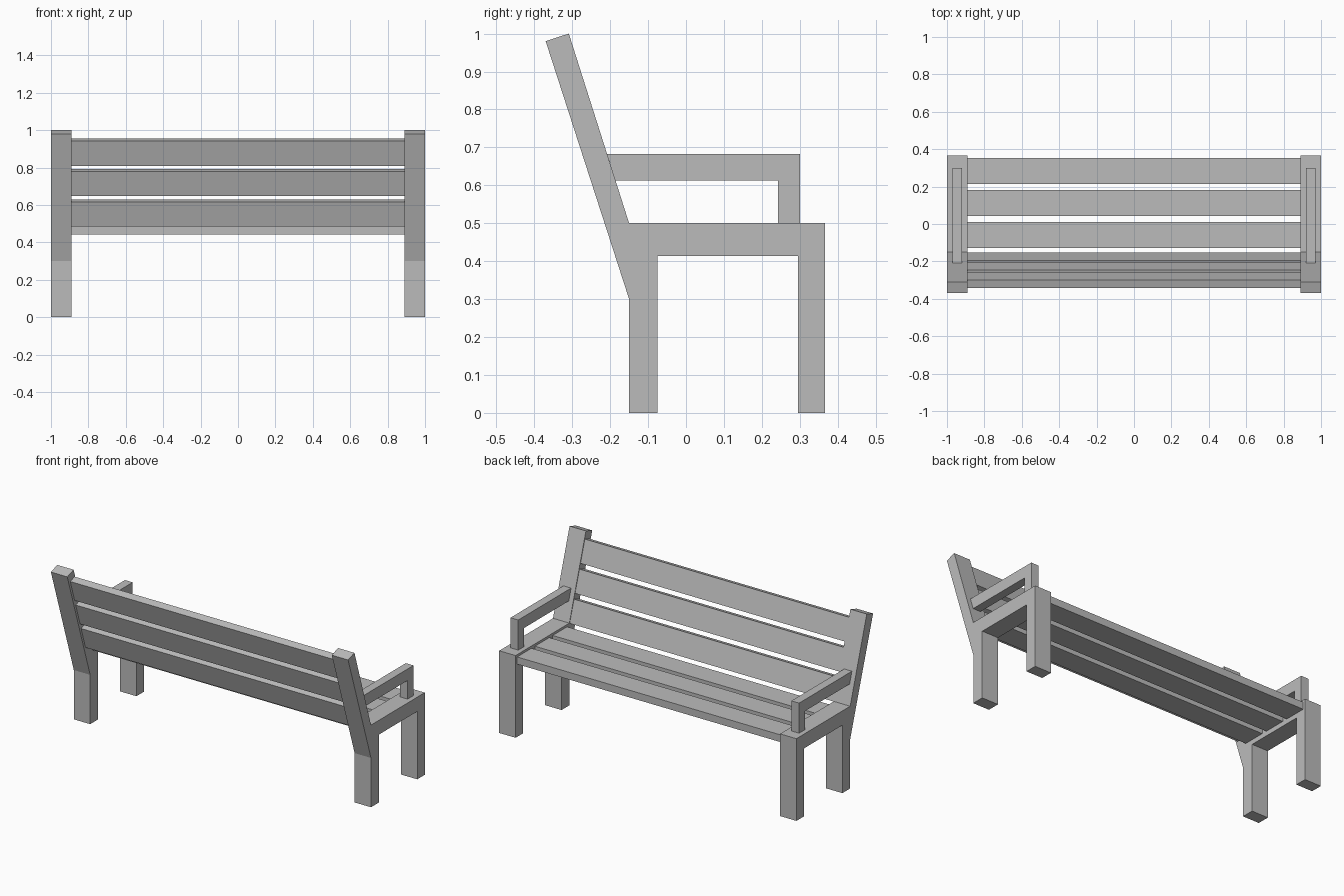
import bpy, bmesh, math
from mathutils import Vector

cube = bpy.data.objects.get("Cube")
if cube:
    bpy.data.objects.remove(cube, do_unlink=True)

grey = bpy.data.materials.new("plain_grey")
grey.use_nodes = True
colour = (0.5, 0.5, 0.5, 1)
grey.diffuse_color = colour
grey.node_tree.nodes["Principled BSDF"].inputs["Base Color"].default_value = colour


def extrude_profile(name, profile, x0, x1):
    """Extrude a side (y, z) outline along x from x0 to x1."""
    bm = bmesh.new()
    face = bm.faces.new([bm.verts.new((x0, y, z)) for y, z in profile])
    moved = bmesh.ops.extrude_face_region(bm, geom=[face])["geom"]
    bmesh.ops.translate(bm, vec=(x1 - x0, 0, 0),
                        verts=[v for v in moved if isinstance(v, bmesh.types.BMVert)])
    bmesh.ops.recalc_face_normals(bm, faces=bm.faces)
    mesh = bpy.data.meshes.new(name)
    bm.to_mesh(mesh)
    bm.free()
    mesh.materials.append(grey)
    obj = bpy.data.objects.new(name, mesh)
    bpy.context.collection.objects.link(obj)
    return obj


# Side outlines: legs, seat rail and leaning post in one, then the armrest
frame = [(-0.15, 0), (-0.075, 0), (-0.075, 0.413), (0.295, 0.413), (0.295, 0),
         (0.367, 0), (0.367, 0.5), (-0.15, 0.5), (-0.309, 1), (-0.37, 0.98),
         (-0.15, 0.3)]
armrest = [(0.243, 0.5), (0.3, 0.5), (0.3, 0.683), (-0.208, 0.683),
           (-0.186, 0.613), (0.243, 0.613)]

for side, sign in (("left", 1), ("right", -1)):
    extrude_profile(side + "_side_frame", frame, sign * 0.89, sign)
    extrude_profile(side + "_armrest", armrest, sign * 0.919, sign * 0.971)

# Slats share one size and pitch
WIDTH, THICK, PITCH = 0.138, 0.044, 0.171


def slat(name, corner, along, across):
    outline = [corner, corner + along * WIDTH,
               corner + along * WIDTH + across * THICK, corner + across * THICK]
    extrude_profile(name, [tuple(p) for p in outline], -0.89, 0.89)


lean = math.atan(0.32)
up_back = Vector((-math.sin(lean), math.cos(lean)))
outward = Vector((-math.cos(lean), -math.sin(lean)))
back_start = Vector((-0.153, 0.497))
for i in range(3):
    slat(f"seat_slat_{i + 1}", Vector((0.352 - i * PITCH, 0.486)),
         Vector((-1, 0)), Vector((0, -1)))
    slat(f"back_slat_{i + 1}", back_start + up_back * PITCH * i, up_back, outward)
